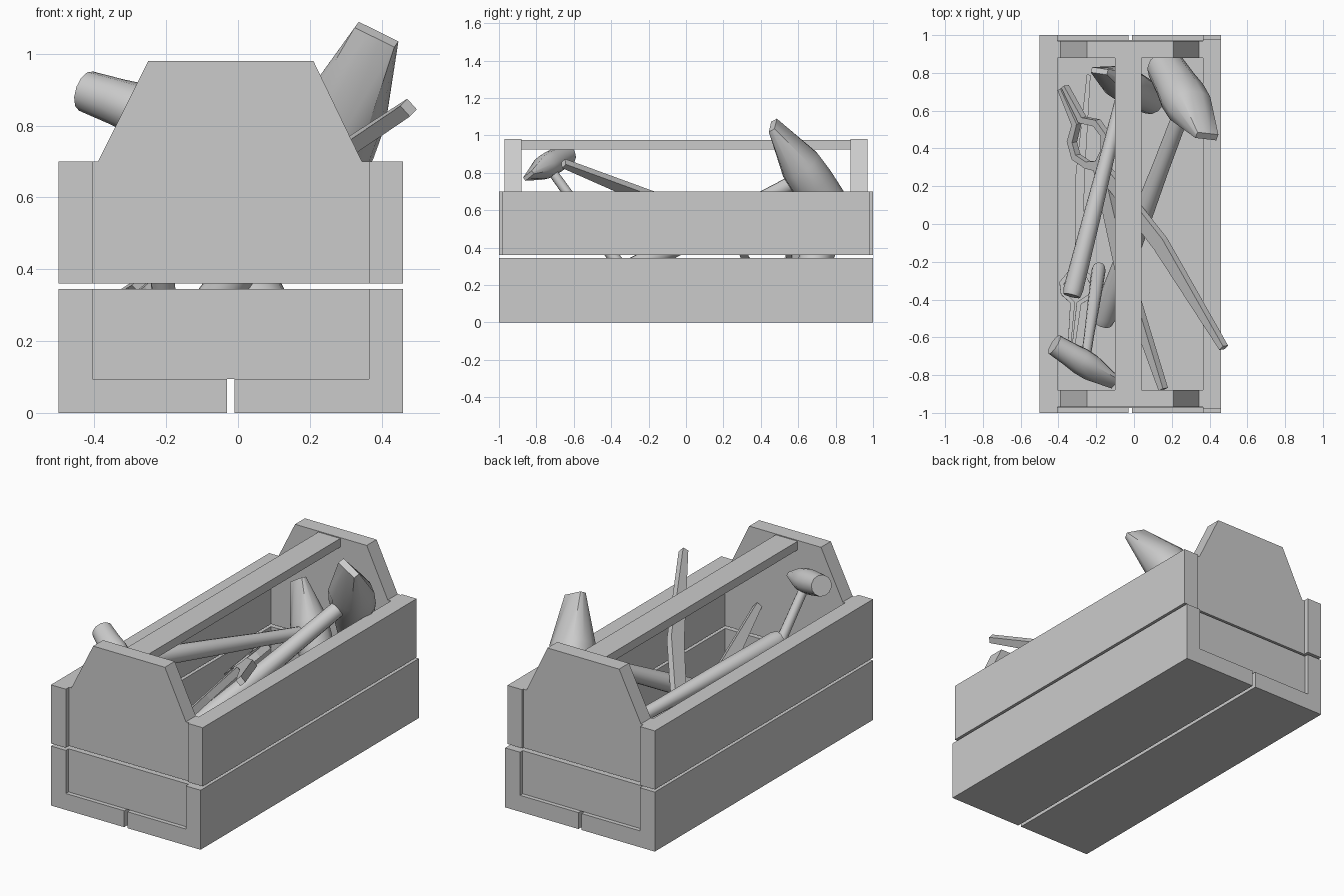
import bpy, bmesh, math
from mathutils import Vector, Matrix

if "Cube" in bpy.data.objects:
    bpy.data.objects.remove(bpy.data.objects["Cube"])


def finish(bm, name, smooth=False):
    bmesh.ops.recalc_face_normals(bm, faces=bm.faces)
    me = bpy.data.meshes.new(name)
    bm.to_mesh(me)
    bm.free()
    ob = bpy.data.objects.new(name, me)
    bpy.context.collection.objects.link(ob)
    if smooth:
        bpy.ops.object.select_all(action='DESELECT')
        bpy.context.view_layer.objects.active = ob
        ob.select_set(True)
        bpy.ops.object.shade_smooth_by_angle(angle=math.radians(40))
    return ob


def prism(name, profile, y0, y1):
    """Extrude an x-z profile along y."""
    bm = bmesh.new()
    face = bm.faces.new([bm.verts.new((x, y0, z)) for x, z in profile])
    ext = bmesh.ops.extrude_face_region(bm, geom=[face])
    bmesh.ops.translate(bm, vec=(0, y1 - y0, 0),
                        verts=[v for v in ext['geom'] if isinstance(v, bmesh.types.BMVert)])
    return finish(bm, name)


def rect(x0, x1, z0, z1):
    return [(x0, z0), (x1, z0), (x1, z1), (x0, z1)]


def loft(bm, rings):
    """Skin a list of vertex-position rings and cap both ends."""
    loops = [[bm.verts.new(p) for p in r] for r in rings]
    n = len(loops[0])
    for a, b in zip(loops, loops[1:]):
        for i in range(n):
            j = (i + 1) % n
            bm.faces.new((a[i], a[j], b[j], b[i]))
    bm.faces.new(loops[0])
    bm.faces.new(loops[-1])


# Box: two L-shaped lower halves, upper side boards
prism("lower_left_side", [(-.5, 0), (-.03, 0), (-.03, .095), (-.405, .095), (-.405, .345), (-.5, .345)], -1, 1)
prism("lower_right_side", [(.46, 0), (-.01, 0), (-.01, .095), (.365, .095), (.365, .345), (.46, .345)], -1, 1)
prism("upper_left_board", rect(-.5, -.405, .36, .70), -1, 1)
prism("upper_right_board", rect(.365, .46, .36, .70), -.98, .98)

# Ends and carrying bar
for s, label in ((-1, "front"), (1, "back")):
    prism(label + "_lower_end", rect(-.405, .365, .095, .345), s * .88, s * .975)
    prism(label + "_upper_end", [(-.405, .36), (.365, .36), (.365, .70), (.345, .70),
                                 (.21, .98), (-.25, .98), (-.39, .70), (-.405, .70)], s * .88, s * .97)
prism("carrying_bar", rect(-.10, .04, .925, .975), -.88, .88)


def hammer(name, centre, peen, grip_end, s):
    """Cross-peen hammer: head centre, point toward the peen, end of the grip, scale."""
    c, e = Vector(centre), Vector(grip_end)
    down = (e - c).normalized()
    h = Vector(peen) - c
    h = (h - down * h.dot(down)).normalized()
    w = down.cross(h)
    # (along head, half width, half thickness, squareness)
    secs = [(-.345, .10, .10, 0), (-.17, .112, .112, 0), (-.05, .125, .115, .1),
            (.07, .12, .11, .15), (.345, .062, .018, 1)]
    rings = []
    for t, a, b, q in secs:
        ring = []
        for i in range(12):
            k = math.tau * (i + .5) / 12
            x, y = math.cos(k), math.sin(k)
            f = 1 + q * (1 / max(abs(x), abs(y)) - 1)
            ring.append(c + s * (h * t + w * a * x * f + down * b * y * f))
        rings.append(ring)
    bm = bmesh.new()
    loft(bm, rings)
    finish(bm, name + "_head", True)
    # Tapered grip
    length = (e - c).length
    rings = []
    for t, r in ((0, .043), (.3, .046), (.6, .056), (.97, .064), (1, .056)):
        rings.append([c + down * length * t + s * r * (h * math.cos(k) + w * math.sin(k))
                      for k in (math.tau * i / 12 for i in range(12))])
    bm = bmesh.new()
    loft(bm, rings)
    finish(bm, name + "_grip", True)


hammer("small_hammer", (-.26, -.74, .84), (-.10, -.84, .785), (-.185, -.23, .13), .58)
hammer("large_hammer", (.275, .65, .785), (.37, .43, 1.03), (-.17, -.52, .16), 1.0)
hammer("medium_hammer", (-.045, .735, .47), (-.18, .85, .71), (-.33, -.38, .66), .82)


def pliers(name, pivot, nose, tips, r, width, thick):
    """Two crossing arms: handle, pivot, rounded opening, then a narrow nose."""
    p = Vector(pivot)
    a, b = (Vector(t) - p for t in tips)
    n = a.cross(b).normalized()
    u = Vector(nose) - p
    u -= n * u.dot(n)
    length = u.length
    u.normalize()
    v = n.cross(u)
    for side, arm in enumerate((a, b)):
        tx, ty = arm.dot(u), arm.dot(v)
        sg = -1 if ty > 0 else 1
        th = .3 * r
        path = [(tx, ty, width * .4), (tx * .45, ty * .5 - sg * width * .35, width), (0, 0, width * .85),
                (.35 * r, sg * .6 * r, th), (.95 * r, sg * r, th), (1.6 * r, sg * .85 * r, th),
                (2.1 * r, sg * .2 * r, th), (length, sg * .12 * r, th * .6)]
        rings = []
        for i, (x, y, wd) in enumerate(path):
            q0, q1 = path[max(i - 1, 0)], path[min(i + 1, len(path) - 1)]
            d = Vector((q1[0] - q0[0], q1[1] - q0[1])).normalized()
            o = (v * d.x - u * d.y) * wd / 2
            m = p + u * x + v * y
            k = n * thick / 2
            rings.append([m + o + k, m - o + k, m - o - k, m + o - k])
        bm = bmesh.new()
        loft(bm, rings)
        finish(bm, f"{name}_arm_{side + 1}")


pliers("large_pliers", (-.18, .31, .40), (-.38, .72, .29),
       ((.475, -.655, .85), (.155, -.875, .53)), .125, .085, .04)
pliers("small_pliers", (-.29, -.24, .19), (-.335, -.68, .16),
       ((-.24, .79, .17), (-.06, .72, .17)), .085, .05, .035)
